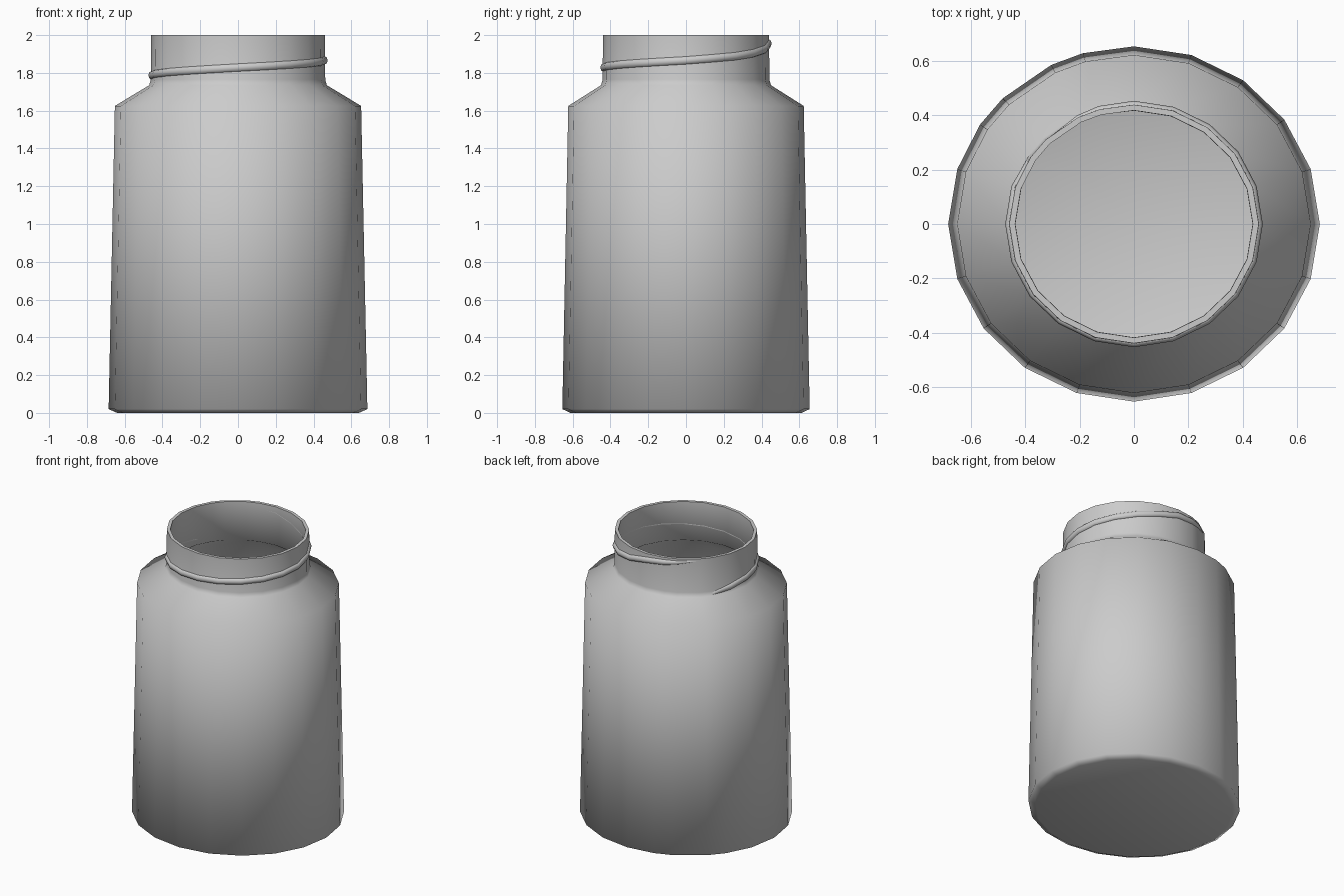
import bpy, bmesh
from math import cos, sin, radians, pi

if "Cube" in bpy.data.objects:
    bpy.data.objects.remove(bpy.data.objects["Cube"])

SQUASH = 0.956          # jar is slightly oval
# 21 sides: 18 degree steps, with one extra split where the thread starts
ANGLES = [0, 18, 36, 54, 72, 90, 106, 116.5, 135, 146, 162] + list(range(180, 360, 18))


def point(r, z, deg):
    a = radians(deg)
    return (r * cos(a), r * sin(a) * SQUASH, z)


def bridge(bm, a, b, closed=True):
    n = len(a)
    for i in range(n if closed else n - 1):
        j = (i + 1) % n
        bm.faces.new((a[i], a[j], b[j], b[i]))


def finish(name, bm, angle):
    bmesh.ops.recalc_face_normals(bm, faces=bm.faces)
    me = bpy.data.meshes.new(name)
    bm.to_mesh(me)
    bm.free()
    ob = bpy.data.objects.new(name, me)
    bpy.context.collection.objects.link(ob)
    bpy.ops.object.select_all(action='DESELECT')
    ob.select_set(True)
    bpy.context.view_layer.objects.active = ob
    bpy.ops.object.shade_smooth_by_angle(angle=radians(angle))
    return ob


# Jar shell: outside from the base up, over the rim, down the inside
profile = [(0.64, 0.0), (0.685, 0.02), (0.652, 1.625), (0.47, 1.735), (0.462, 1.765),
           (0.46, 2.0), (0.438, 2.0), (0.438, 1.73), (0.625, 1.61), (0.66, 0.05), (0.63, 0.03)]
bm = bmesh.new()
rings = [[bm.verts.new(point(r, z, d)) for d in ANGLES] for r, z in profile]
for lower, upper in zip(rings, rings[1:]):
    bridge(bm, lower, upper)
# Base underside and inner floor
for ring, z in ((rings[0], 0.015), (rings[-1], 0.035)):
    centre = bm.verts.new((0, 0, z))
    for i in range(len(ring)):
        bm.faces.new((ring[i], ring[(i + 1) % len(ring)], centre))
finish("jar_body", bm, 72)

# Screw thread: one turn with steeper, tapered ends
KEYS = [(135, 1.73), (162, 1.77), (180, 1.787), (270, 1.828), (360, 1.866),
        (405, 1.893), (432, 1.925), (450, 1.955), (495, 1.985)]
TAPER = {135: 0.15, 146: 0.65, 466: 0.9, 476.5: 0.65, 495: 0.15}


def thread_z(d):
    for (d0, z0), (d1, z1) in zip(KEYS, KEYS[1:]):
        if d <= d1:
            return z0 + (z1 - z0) * (d - d0) / (d1 - d0)


bm = bmesh.new()
turn = [d for d in ANGLES if d >= 135] + [d + 360 for d in ANGLES if d <= 135]
sections = []
for d in turn:
    s = TAPER.get(d, 1.0)
    sections.append([bm.verts.new(point(0.456 + 0.019 * s * cos(k * pi / 4),
                                        thread_z(d) + 0.023 * s * sin(k * pi / 4), d))
                     for k in range(8)])
for a, b in zip(sections, sections[1:]):
    bridge(bm, a, b)
bm.faces.new(sections[0])
bm.faces.new(sections[-1])
finish("neck_thread", bm, 60)
